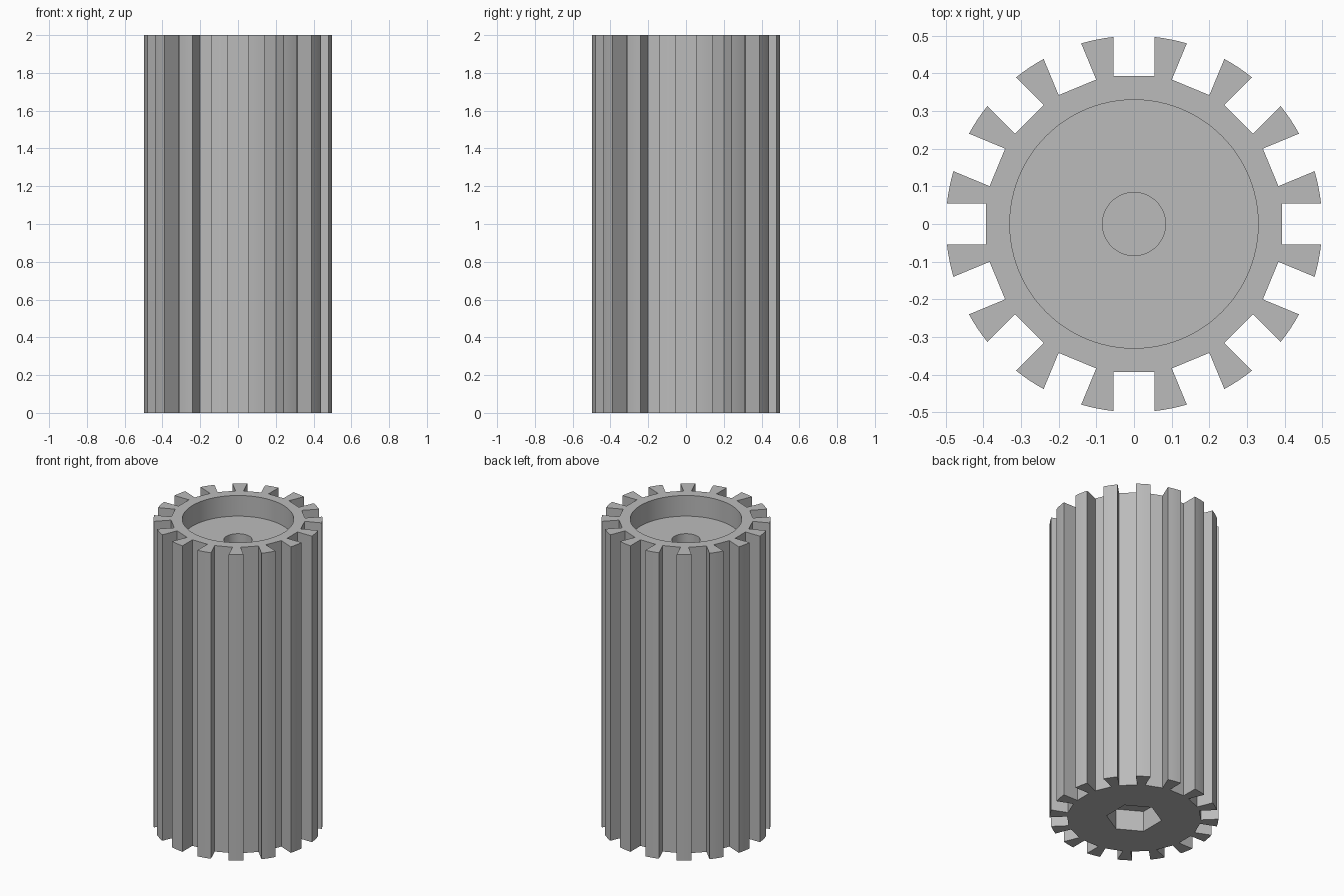
import bpy, bmesh
from math import sin, cos, pi, asin, sqrt
from mathutils import Matrix, Vector

cube = bpy.data.objects.get("Cube")
if cube:
    bpy.data.objects.remove(cube)

HEIGHT = 2.0
TEETH = 16
TIP_R = 0.5           # outer radius of the teeth
ROOT = 0.393          # distance from axis to the flat slot floors
SLOT = 0.054          # half width of a slot
STEP = 2 * pi / TEETH

grey = bpy.data.materials.new("plain grey")
grey.use_nodes = True
colour = (0.5, 0.5, 0.5, 1)
grey.diffuse_color = colour
grey.node_tree.nodes["Principled BSDF"].inputs["Base Color"].default_value = colour


def prism(name, outline, z0, z1):
    """Extrude a closed outline of 2D points from z0 to z1."""
    bm = bmesh.new()
    face = bm.faces.new([bm.verts.new((p[0], p[1], z0)) for p in outline])
    ext = bmesh.ops.extrude_face_region(bm, geom=[face])
    verts = [g for g in ext["geom"] if isinstance(g, bmesh.types.BMVert)]
    bmesh.ops.translate(bm, verts=verts, vec=(0, 0, z1 - z0))
    bmesh.ops.recalc_face_normals(bm, faces=bm.faces)
    mesh = bpy.data.meshes.new(name)
    bm.to_mesh(mesh)
    bm.free()
    mesh.materials.append(grey)
    obj = bpy.data.objects.new(name, mesh)
    bpy.context.collection.objects.link(obj)
    return obj


def ring(radius, sides, start=0.0):
    return [(radius * cos(start + 2 * pi * i / sides),
             radius * sin(start + 2 * pi * i / sides)) for i in range(sides)]


# Toothed outline: one flat slot floor, then one curved tooth tip, repeated
outline = []
edge = asin(SLOT / TIP_R)
for k in range(TEETH):
    turn = Matrix.Rotation(k * STEP, 2)
    outline += [turn @ Vector((ROOT, s * SLOT)) for s in (-1, 1)]
    for i in range(5):
        a = edge + (STEP - 2 * edge) * i / 4
        outline.append(turn @ Vector((TIP_R * cos(a), TIP_R * sin(a))))
body = prism("toothed_barrel", outline, 0, HEIGHT)

# Cutters: wide top recess, narrow blind bore, hexagonal socket underneath
cutters = [
    prism("top_recess_cutter", ring(0.33, 96), HEIGHT - 0.135, HEIGHT + 0.1),
    prism("centre_bore_cutter", ring(0.084, 48), 1.0, HEIGHT + 0.05),
    prism("hex_socket_cutter", ring(0.165, 6, pi / 6), -0.1, 0.135),
]
bpy.context.view_layer.objects.active = body
for cutter in cutters:
    cutter.hide_render = True
    mod = body.modifiers.new(cutter.name, "BOOLEAN")
    mod.operation = "DIFFERENCE"
    mod.solver = "EXACT"
    mod.object = cutter
    bpy.ops.object.modifier_apply(modifier=mod.name)
    bpy.data.objects.remove(cutter)

# Smooth the round walls, keep the edges crisp
bpy.ops.object.select_all(action="DESELECT")
body.select_set(True)
bpy.ops.object.shade_smooth_by_angle(angle=pi / 6)
